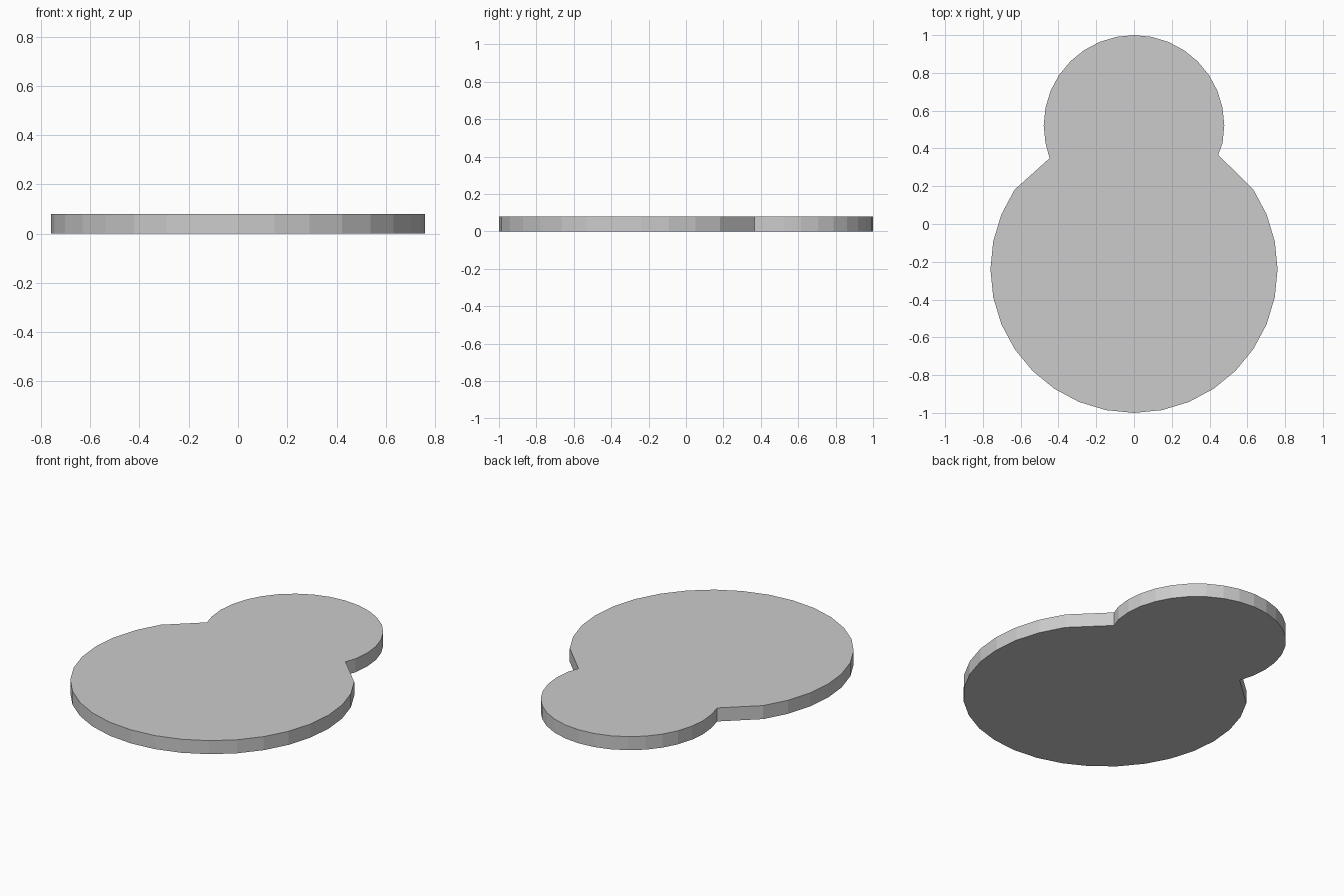
import bpy, bmesh
from math import radians, sin, cos

if "Cube" in bpy.data.objects:
    bpy.data.objects.remove(bpy.data.objects["Cube"])

THICKNESS = 0.08
STEP = 11.25  # both discs are 32-sided


def arc(cy, r, first, last):
    """Points on a 32-sided circle centred on x = 0, counted in steps."""
    return [(r * cos(radians(i * STEP)), cy + r * sin(radians(i * STEP)))
            for i in range(first, last + 1)]


# Outline: small upper disc, left notch, large lower disc, right notch
outline = arc(0.522, 0.478, -1, 17)
outline.append((-0.447, 0.348))
outline += arc(-0.24, 0.76, 13, 35)
outline.append((0.446, 0.366))

# Flat plate extruded from the outline
bm = bmesh.new()
base = bm.faces.new([bm.verts.new((x, y, 0)) for x, y in outline])
top = bmesh.ops.extrude_face_region(bm, geom=[base], use_keep_orig=True)
bmesh.ops.translate(bm, vec=(0, 0, THICKNESS),
                    verts=[v for v in top["geom"] if isinstance(v, bmesh.types.BMVert)])
bmesh.ops.recalc_face_normals(bm, faces=bm.faces)

mesh = bpy.data.meshes.new("two_disc_plate")
bm.to_mesh(mesh)
bm.free()
plate = bpy.data.objects.new("two_disc_plate", mesh)
bpy.context.collection.objects.link(plate)
